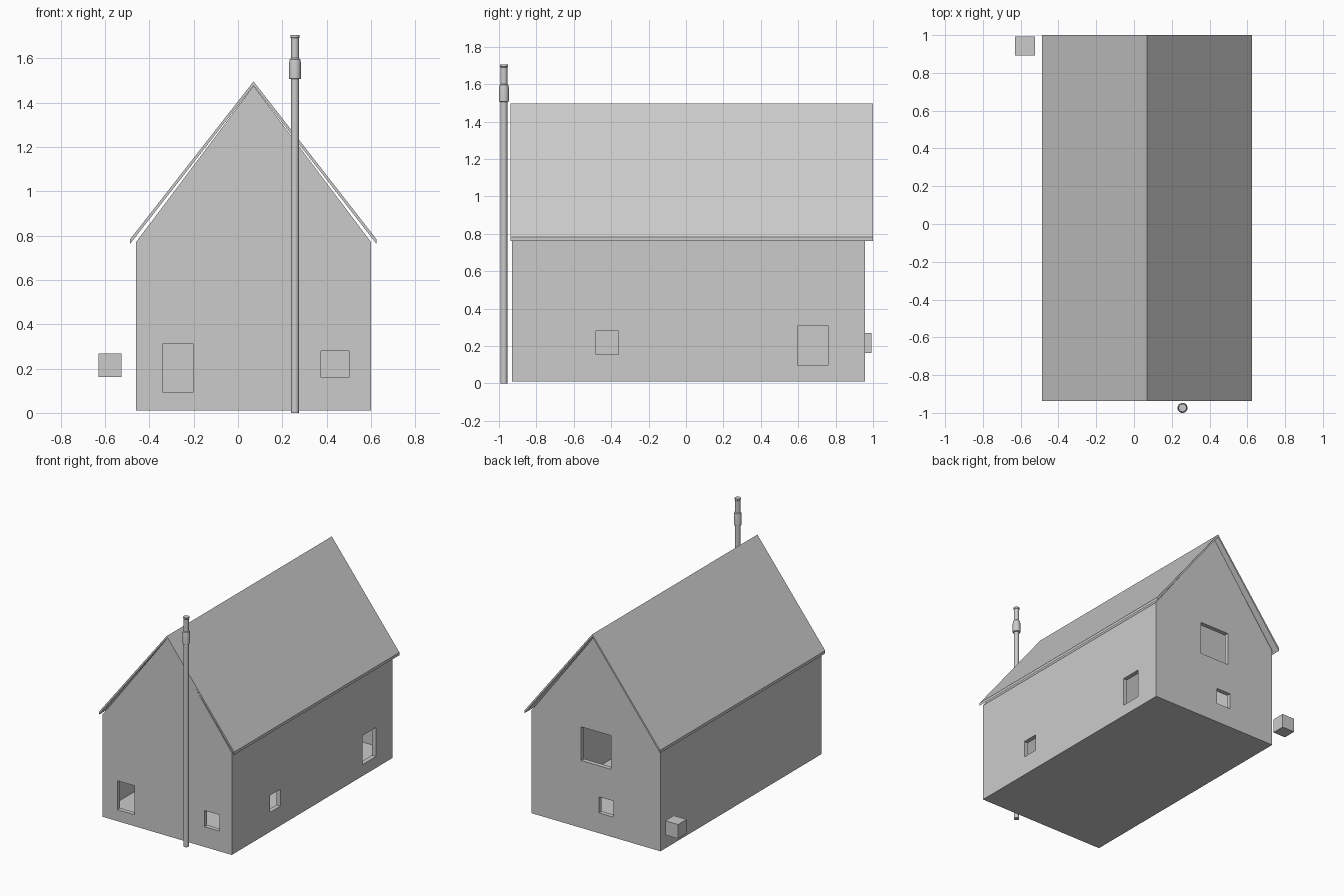
import bpy, bmesh, math

if "Cube" in bpy.data.objects:
    bpy.data.objects.remove(bpy.data.objects["Cube"])


def finish(name, bm):
    bmesh.ops.recalc_face_normals(bm, faces=bm.faces)
    mesh = bpy.data.meshes.new(name)
    bm.to_mesh(mesh)
    bm.free()
    ob = bpy.data.objects.new(name, mesh)
    bpy.context.collection.objects.link(ob)
    return ob


def prism(name, profile, y0, y1):
    """Extrude an (x, z) outline from y0 to y1."""
    bm = bmesh.new()
    face = bm.faces.new([bm.verts.new((x, y0, z)) for x, z in profile])
    ext = bmesh.ops.extrude_face_region(bm, geom=[face])
    verts = [v for v in ext["geom"] if isinstance(v, bmesh.types.BMVert)]
    bmesh.ops.translate(bm, vec=(0, y1 - y0, 0), verts=verts)
    return finish(name, bm)


def box(name, x0, x1, y0, y1, z0, z1):
    return prism(name, [(x0, z0), (x1, z0), (x1, z1), (x0, z1)], y0, y1)


def cut(target, cutter):
    cutter.hide_render = True
    mod = target.modifiers.new("cut", "BOOLEAN")
    mod.operation = "DIFFERENCE"
    mod.solver = "EXACT"
    mod.object = cutter
    bpy.context.view_layer.objects.active = target
    bpy.ops.object.modifier_apply(modifier=mod.name)
    bpy.data.objects.remove(cutter)


# Gabled house shell, hollow inside
L, R, MID = -0.46, 0.60, 0.07
FRONT, BACK, WALL = -0.93, 0.957, 0.033
house = prism("house_walls", [(L, 0.01), (R, 0.01), (R, 0.77), (MID, 1.475), (L, 0.77)],
              FRONT, BACK)
cut(house, prism("room", [(L + WALL, 0.08), (R - WALL, 0.08), (R - WALL, 0.76),
                          (MID, 1.425), (L + WALL, 0.76)], FRONT + WALL, BACK - WALL))

# Window openings: front, back (x range, z range), then right side (y range, z range)
E = 0.05
for x0, x1, z0, z1 in [(-0.34, -0.20, 0.095, 0.31), (0.375, 0.50, 0.16, 0.28)]:
    cut(house, box("opening", x0, x1, FRONT - E, FRONT + E, z0, z1))
for x0, x1, z0, z1 in [(-0.055, 0.19, 0.51, 0.76), (-0.075, 0.045, 0.16, 0.28)]:
    cut(house, box("opening", x0, x1, BACK - E, BACK + E, z0, z1))
for y0, y1, z0, z1 in [(-0.48, -0.36, 0.155, 0.28), (0.60, 0.76, 0.095, 0.31)]:
    cut(house, box("opening", R - E, R + E, y0, y1, z0, z1))

# Thin folded roof
prism("roof", [(-0.487, 0.762), (MID, 1.476), (0.625, 0.762),
               (0.625, 0.783), (MID, 1.495), (-0.487, 0.783)], -0.937, 1.0)

# Small loose box by the back left corner
box("side_box", -0.63, -0.525, 0.893, 0.993, 0.163, 0.268)

# Chimney flue turned from a profile (radius, z)
flue = [(0, 0), (0.018, 0), (0.018, 1.505), (0.0265, 1.508), (0.0265, 1.58),
        (0.0235, 1.595), (0.018, 1.6), (0.018, 1.69), (0.021, 1.694), (0.021, 1.704), (0, 1.704)]
bm = bmesh.new()
pts = [bm.verts.new((r, 0, z)) for r, z in flue]
edges = [bm.edges.new(p) for p in zip(pts, pts[1:])]
bmesh.ops.spin(bm, geom=pts + edges, axis=(0, 0, 1), cent=(0, 0, 0),
               angle=2 * math.pi, steps=24)
bmesh.ops.remove_doubles(bm, verts=bm.verts, dist=0.0001)
chimney = finish("chimney_flue", bm)
chimney.location = (0.257, -0.9735, 0)
bpy.ops.object.select_all(action="DESELECT")
chimney.select_set(True)
bpy.context.view_layer.objects.active = chimney
bpy.ops.object.shade_smooth_by_angle(angle=math.radians(30))
